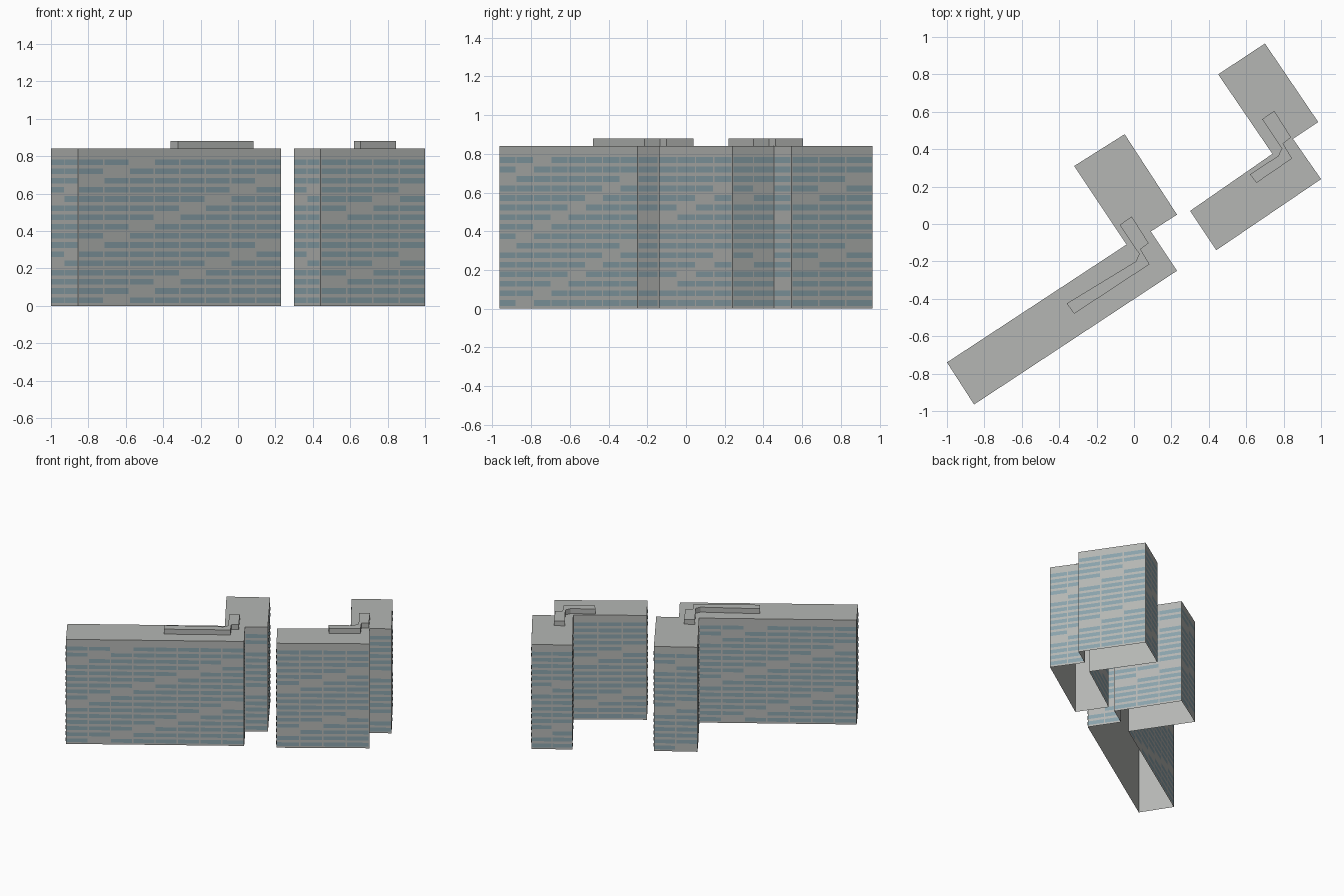
import bpy
import bmesh
from mathutils import Vector

cube = bpy.data.objects.get("Cube")
if cube:
    bpy.data.objects.remove(cube, do_unlink=True)

WALL_TOP, ROOF_TOP = 0.84, 0.88
ROWS, FIRST_ROW, ROW_STEP, ROW_HEIGHT = 16, 0.03, 0.0492, 0.03
BAY, OFFSET, CYCLE = 0.162, 0.002, 7


def make_material(name, color):
    mat = bpy.data.materials.new(name)
    mat.use_nodes = True
    mat.diffuse_color = color
    mat.node_tree.nodes["Principled BSDF"].inputs["Base Color"].default_value = color
    return mat


concrete = make_material("concrete grey", (0.46, 0.47, 0.455, 1))
glass = make_material("window blue grey", (0.255, 0.365, 0.41, 1))


def finish(name, bm, mat):
    mesh = bpy.data.meshes.new(name)
    bm.to_mesh(mesh)
    bm.free()
    mesh.materials.append(mat)
    bpy.context.collection.objects.link(bpy.data.objects.new(name, mesh))


def shell(name, outline, bottom, top):
    """Walls and a roof over a counter-clockwise outline, open underneath."""
    bm = bmesh.new()
    low = [bm.verts.new((x, y, bottom)) for x, y in outline]
    high = [bm.verts.new((x, y, top)) for x, y in outline]
    for i in range(len(outline)):
        j = (i + 1) % len(outline)
        bm.faces.new((low[i], low[j], high[j], high[i]))
    bm.faces.new(high)
    finish(name, bm, concrete)


def windows(name, outline, phases):
    """Rows of thin window strips; a blank bay steps along each wall."""
    bm = bmesh.new()
    for i, start in enumerate(outline):
        a = Vector((*start, 0))
        b = Vector((*outline[(i + 1) % len(outline)], 0))
        run = b - a
        out = Vector((run.y, -run.x, 0)).normalized() * OFFSET
        bays = max(1, round(run.length / BAY))
        for row in range(ROWS):
            z = FIRST_ROW + (ROWS - 1 - row) * ROW_STEP
            lo, hi = z - ROW_HEIGHT / 2, z + ROW_HEIGHT / 2
            for bay in range(bays):
                if (bay + row + phases[i % len(phases)]) % CYCLE == 2:
                    continue
                p = a + run * ((bay + 0.03) / bays) + out
                q = a + run * ((bay + 0.97) / bays) + out
                corners = ((p, lo), (q, lo), (q, hi), (p, hi))
                bm.faces.new([bm.verts.new((v.x, v.y, h)) for v, h in corners])
    finish(name, bm, glass)


# Large stepped block
large = [(-1, -0.74), (-0.855, -0.965), (0.23, -0.25), (0.09, -0.04),
         (0.23, 0.05), (-0.05, 0.48), (-0.32, 0.31), (-0.04, -0.11)]
shell("large_block", large, 0, WALL_TOP)
windows("large_block_windows", large, [5, 0, 3, 0])

# Small stepped block
small = [(0.3, 0.07), (0.44, -0.14), (1, 0.24), (0.85, 0.455),
         (0.985, 0.545), (0.7, 0.965), (0.45, 0.8), (0.74, 0.375)]
shell("small_block", small, 0, WALL_TOP)
windows("small_block_windows", small, [5, 3])

# Rooftop plant rooms: a shared stepped end with a wing of differing length
stepped_end = [(0.845, 0.35), (0.797, 0.43), (0.84, 0.463), (0.75, 0.605),
               (0.685, 0.56), (0.79, 0.405), (0.772, 0.365)]
shell("small_roof_house", [(0.62, 0.265), (0.655, 0.22)] + stepped_end,
      WALL_TOP, ROOF_TOP)
shell("large_roof_house", [(-0.36, -0.425), (-0.32, -0.48)]
      + [(x - 0.762, y - 0.565) for x, y in stepped_end], WALL_TOP, ROOF_TOP)
